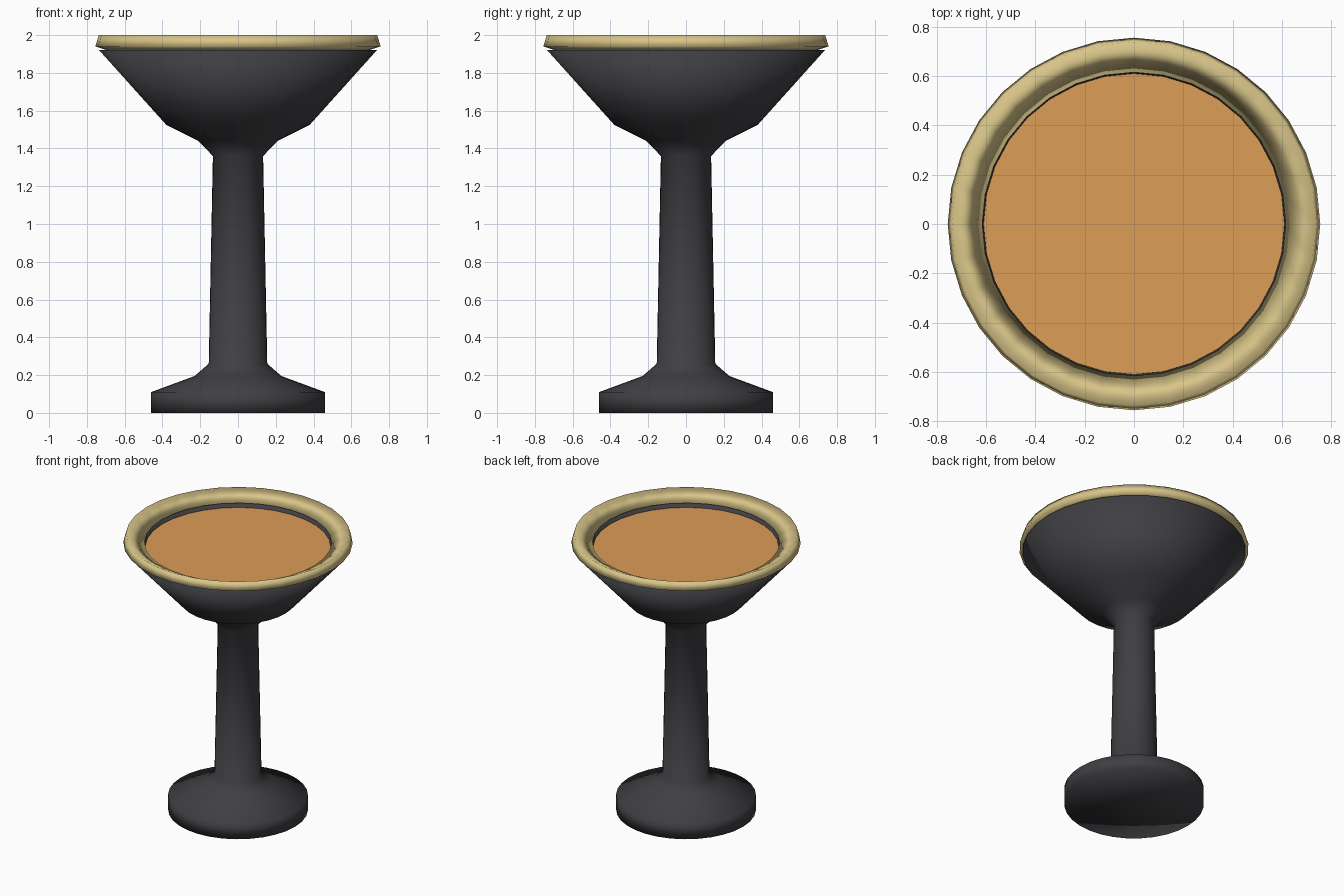
import bpy, bmesh
from math import cos, sin, tau

if "Cube" in bpy.data.objects:
    bpy.data.objects.remove(bpy.data.objects["Cube"])

SIDES = 32


def material(name, rgb):
    m = bpy.data.materials.new(name)
    m.diffuse_color = (*rgb, 1)
    m.use_nodes = True
    m.node_tree.nodes["Principled BSDF"].inputs["Base Color"].default_value = m.diffuse_color
    return m


def lathe(name, profile, mat, closed=False, smooth=True):
    """Revolve (radius, z) points about the z axis; radius 0 becomes a pole."""
    bm = bmesh.new()
    rings = []
    for r, z in profile:
        if r == 0:
            rings.append([bm.verts.new((0, 0, z))] * SIDES)
        else:
            rings.append([bm.verts.new((r * sin(tau * i / SIDES), -r * cos(tau * i / SIDES), z))
                          for i in range(SIDES)])
    pairs = list(zip(rings, rings[1:]))
    if closed:
        pairs.append((rings[-1], rings[0]))
    for a, b in pairs:
        for i in range(SIDES):
            j = (i + 1) % SIDES
            corners = list(dict.fromkeys((a[i], a[j], b[j], b[i])))
            bm.faces.new(corners).smooth = smooth
    mesh = bpy.data.meshes.new(name)
    bm.to_mesh(mesh)
    bm.free()
    mesh.materials.append(mat)
    obj = bpy.data.objects.new(name, mesh)
    bpy.context.collection.objects.link(obj)
    return obj


dark = material("dark_metal", (0.05, 0.05, 0.057))
gold = material("pale_gold", (0.69, 0.56, 0.25))
amber = material("amber", (0.72, 0.34, 0.095))

# Foot, stem and flared bowl
lathe("goblet_body", [(0, 0), (0.46, 0), (0.46, 0.11), (0.23, 0.195), (0.155, 0.26),
                      (0.133, 1.36), (0.21, 1.44), (0.38, 1.525), (0.735, 1.92),
                      (0.615, 1.925), (0.61, 1.90)], dark)

# Bevelled rim with sloping inner lip
lathe("rim", [(0.70, 1.922), (0.755, 1.94), (0.737, 2.0), (0.615, 1.94)], gold, closed=True)

# Drink surface
lathe("drink_surface", [(0.61, 1.91), (0, 1.91)], amber, smooth=False)
